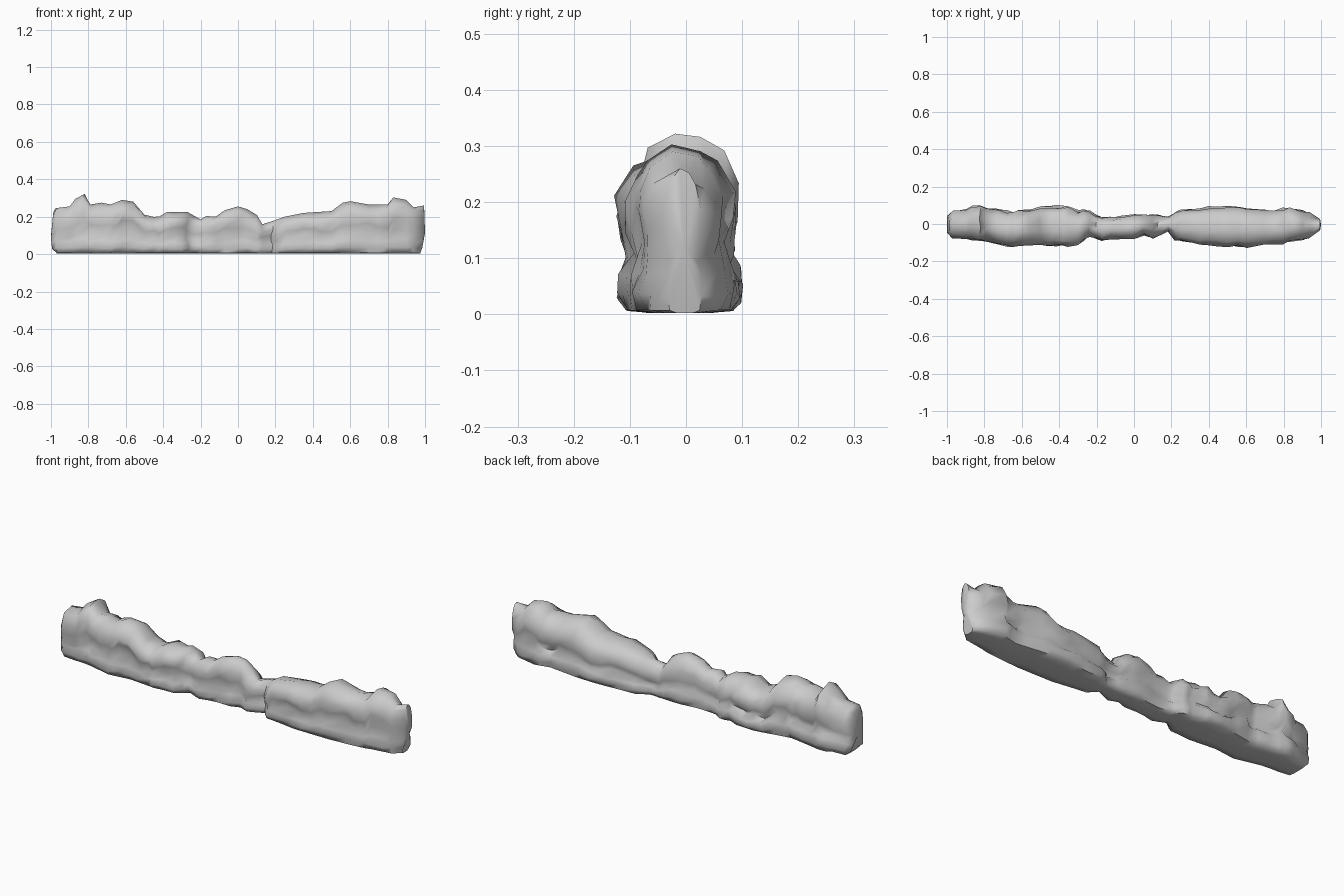
import bpy, bmesh, random
from mathutils import Vector

if "Cube" in bpy.data.objects:
    bpy.data.objects.remove(bpy.data.objects["Cube"])

random.seed(4)

# Ridge height along the wall (x, z)
ridge = [(-1, .22), (-.96, .255), (-.9, .255), (-.87, .295), (-.82, .322), (-.79, .265),
         (-.73, .275), (-.68, .265), (-.62, .29), (-.56, .28), (-.5, .21), (-.43, .195),
         (-.38, .225), (-.27, .225), (-.2, .185), (-.16, .21), (-.12, .2), (-.07, .235),
         (0, .255), (.05, .24), (.1, .21), (.13, .16), (.18, .175), (.25, .2), (.35, .22),
         (.5, .23), (.56, .275), (.62, .287), (.7, .265), (.8, .265), (.845, .322),
         (.9, .29), (.94, .25), (1, .26)]
# Back and front outlines in plan (x, y)
back = [(-1, .05), (-.97, .075), (-.9, .08), (-.85, .115), (-.8, .095), (-.65, .07), (-.45, .105),
        (-.35, .1), (-.3, .075), (-.25, .085), (-.2, .05), (-.1, .04), (0, .055), (.1, .05),
        (.18, .04), (.25, .085), (.45, .1), (.58, .1), (.75, .075), (.83, .095), (.94, .065), (1, .03)]
front = [(-1, -.055), (-.97, -.075), (-.8, -.095), (-.68, -.125), (-.55, -.11), (-.42, -.125),
         (-.3, -.115), (-.24, -.065), (-.17, -.095), (-.1, -.075), (0, -.08), (.05, -.06),
         (.1, -.08), (.18, -.04), (.22, -.09), (.4, -.12), (.6, -.125), (.8, -.105),
         (.94, -.075), (1, -.035)]
# Cross-section: (fraction across, fraction of height), ledge at the foot
section = [(-.82, .02), (-.93, .12), (-.9, .26), (-.8, .4), (-.9, .58), (-.96, .74), (-.72, .92),
           (-.25, 1), (.25, .97), (.6, .89), (.88, .72), (.82, .52), (.7, .39), (.92, .27),
           (.93, .12), (.82, .02), (.4, 0), (-.4, 0)]


def sample(points, x):
    for (x0, v0), (x1, v1) in zip(points, points[1:]):
        if x <= x1:
            return v0 + (v1 - v0) * (x - x0) / (x1 - x0)
    return points[-1][1]


# Merge all breakpoints so every outline keeps its corners
stations = []
for x in sorted({p[0] for p in ridge + back + front}):
    if not stations or x - stations[-1] > .022:
        stations.append(x)

# Rock wall lofted through the stations, with slight irregularity
bm = bmesh.new()
rings = []
for x in stations:
    h, yb, yf = sample(ridge, x), sample(back, x), sample(front, x)
    mid, half = (yb + yf) / 2, (yb - yf) / 2
    end = abs(x) == 1
    groove = random.uniform(-.06, .06)
    ring = []
    for s, t in section:
        j = 0 if t < .05 or t == 1 or end else .008
        px = x + random.uniform(-j, j)
        if end and x < 0:
            px = -.965 if t < .05 else -1 + .02 * abs(t - .4)
        elif end:
            px = .975 if t < .05 else .985 if t < .5 else .995
        if abs(x) > .9:
            px = max(-1, min(1, px))
        tt = t + groove if .3 < t < .7 else t
        y = mid + half * s + random.uniform(-j, j)
        z = .002 + (h - .002) * tt + random.uniform(-j, j) * .7
        ring.append(bm.verts.new((px, y, z)))
    rings.append(ring)
n = len(section)
for a, b in zip(rings, rings[1:]):
    for i in range(n):
        k = (i + 1) % n
        bm.faces.new((a[i], a[k], b[k], b[i]))

# Rounded end caps
for ring, side in ((rings[0], -1), (rings[-1], 1)):
    c = sum((v.co for v in ring), Vector()) / n
    hub = bm.verts.new((side, c.y, c.z))
    for i in range(n):
        bm.faces.new((ring[i], ring[(i + 1) % n], hub))
bmesh.ops.recalc_face_normals(bm, faces=bm.faces)

mesh = bpy.data.meshes.new("rock_wall")
bm.to_mesh(mesh)
bm.free()
wall = bpy.data.objects.new("rock_wall", mesh)
bpy.context.collection.objects.link(wall)
bpy.context.view_layer.objects.active = wall
wall.select_set(True)
bpy.ops.object.shade_smooth_by_angle(angle=1.1)
